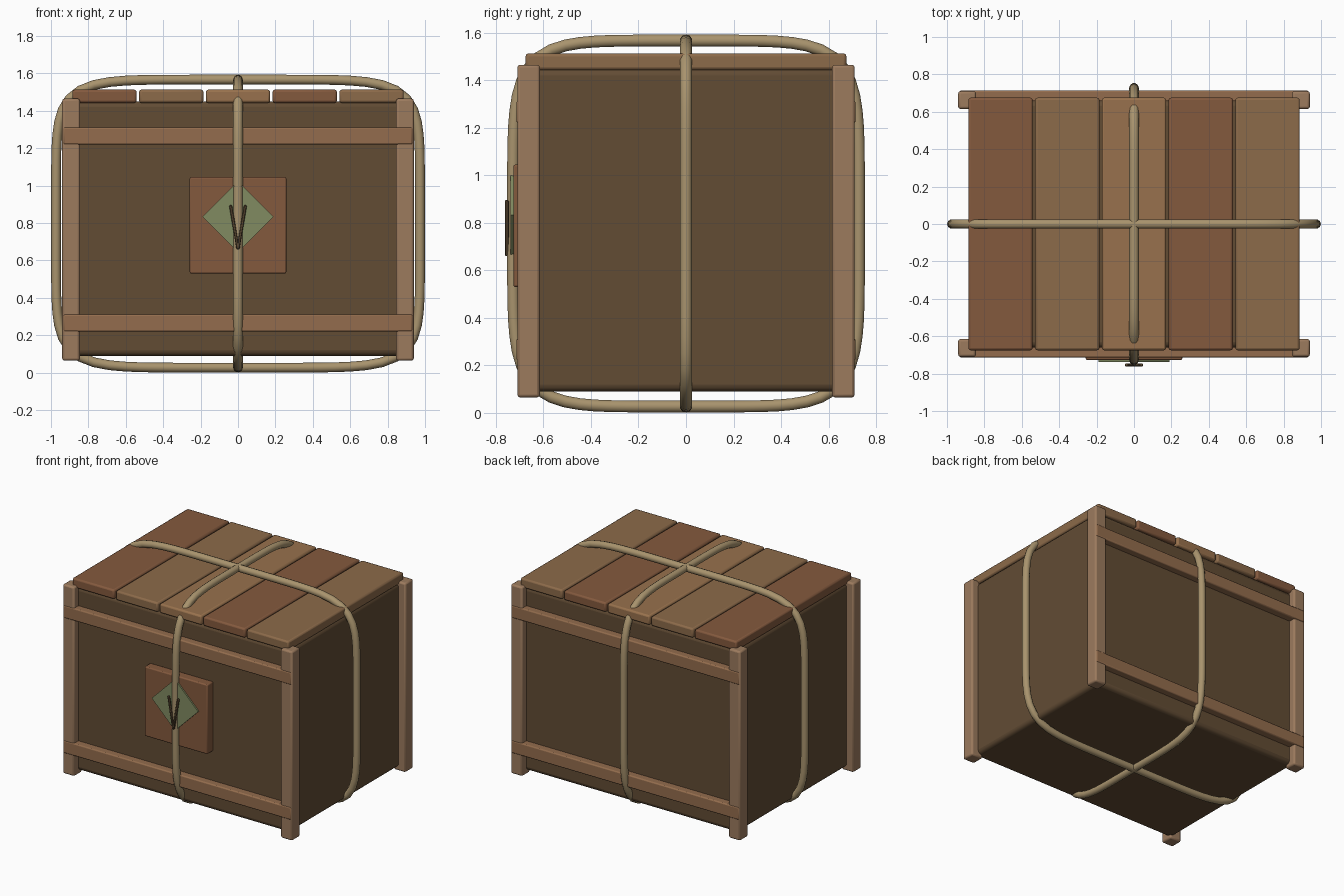
import bpy
from math import cos, sin, tau, copysign, atan2, hypot, radians

if "Cube" in bpy.data.objects:
    bpy.data.objects.remove(bpy.data.objects["Cube"])


def material(name, r, g, b):
    m = bpy.data.materials.new(name)
    m.diffuse_color = [(c / 255) ** 2.2 for c in (r, g, b)] + [1]
    m.use_nodes = True
    m.node_tree.nodes["Principled BSDF"].inputs["Base Color"].default_value = m.diffuse_color
    return m


DARK = material("dark_wood", 98, 77, 55)
POST = material("post_wood", 155, 122, 94)
RAIL = material("rail_wood", 146, 108, 78)
RED = material("red_wood", 131, 90, 64)
TAN = material("tan_wood", 139, 106, 75)
PALE = material("pale_wood", 151, 113, 78)
ROPE = material("rope_fibre", 167, 146, 109)
GREEN = material("green_paint", 128, 138, 97)
STEM = material("stem_brown", 92, 75, 54)


def box(name, x, y, z, mat, bevel=0.012, segments=2, tilt=0):
    """Bevelled box from (min, max) extents, optionally tilted about y."""
    bpy.ops.mesh.primitive_cube_add(size=1, location=[sum(e) / 2 for e in (x, y, z)])
    ob = bpy.context.object
    ob.name = name
    ob.scale = [e[1] - e[0] for e in (x, y, z)]
    bpy.ops.object.transform_apply(location=False, rotation=False, scale=True)
    ob.rotation_euler.y = tilt
    ob.data.materials.append(mat)
    if bevel:
        mod = ob.modifiers.new("Bevel", "BEVEL")
        mod.width, mod.segments = bevel, segments
        bpy.ops.object.shade_smooth_by_angle(angle=radians(40))
    return ob


# Crate body
box("crate_body", (-0.885, 0.885), (-0.66, 0.66), (0.09, 1.45), DARK, 0.03, 3)

# Corner posts
for sx in (-1, 1):
    for sy in (-1, 1):
        box("corner_post", sorted((sx * 0.845, sx * 0.94)),
            sorted((sy * 0.615, sy * 0.71)), (0.065, 1.465), POST)

# Front and back rails
for sy in (-1, 1):
    for z in (0.22, 1.22):
        box("rail", (-0.933, 0.933), sorted((sy * 0.64, sy * 0.714)),
            (z, z + 0.092), RAIL, 0.008)

# Lid boards
for i, mat in enumerate((RED, TAN, PALE, RED, TAN)):
    c = (i - 2) * 0.357
    box("lid_board", (c - 0.172, c + 0.172), (-0.675, 0.675), (1.443, 1.513), mat)


# Rope loops: rounded-rectangle paths with a round section
def rope(name, half_width, power, along_x):
    cu = bpy.data.curves.new(name, "CURVE")
    cu.dimensions = "3D"
    cu.bevel_depth, cu.bevel_resolution = 0.026, 3
    n = 96
    sp = cu.splines.new("POLY")
    sp.points.add(n - 1)
    for i, p in enumerate(sp.points):
        # spread the samples evenly around the loop by angle
        a = tau * (i + 0.5) / n
        c, s = cos(a), sin(a)
        k = (abs(c) ** power + abs(s) ** power) ** (-1 / power)
        h, z = half_width * c * k, 0.797 + 0.77 * s * k
        p.co = (h, 0, z, 1) if along_x else (0, h, z, 1)
    sp.use_cyclic_u = True
    cu.materials.append(ROPE)
    bpy.context.collection.objects.link(bpy.data.objects.new(name, cu))


rope("rope_lengthwise", 0.973, 6.5, True)
rope("rope_crosswise", 0.728, 5.5, False)

# Front plaque with a painted diamond
box("plaque", (-0.258, 0.258), (-0.727, -0.655), (0.53, 1.045), RED, 0.008)
side = 0.19 * 2 ** 0.5 / 2
box("diamond", (-side, side), (-0.738, -0.72), (0.833 - side, 0.833 + side),
    GREEN, 0, tilt=tau / 8)

# Two thin sprigs forming a V on the diamond
for sx in (-1, 1):
    dx, dz = sx * 0.04, 0.235
    length = hypot(dx, dz)
    box("sprig", (dx / 2 - 0.008, dx / 2 + 0.008), (-0.762, -0.746),
        (0.778 - length / 2, 0.778 + length / 2), STEM, 0.004, 1, tilt=atan2(dx, dz))
